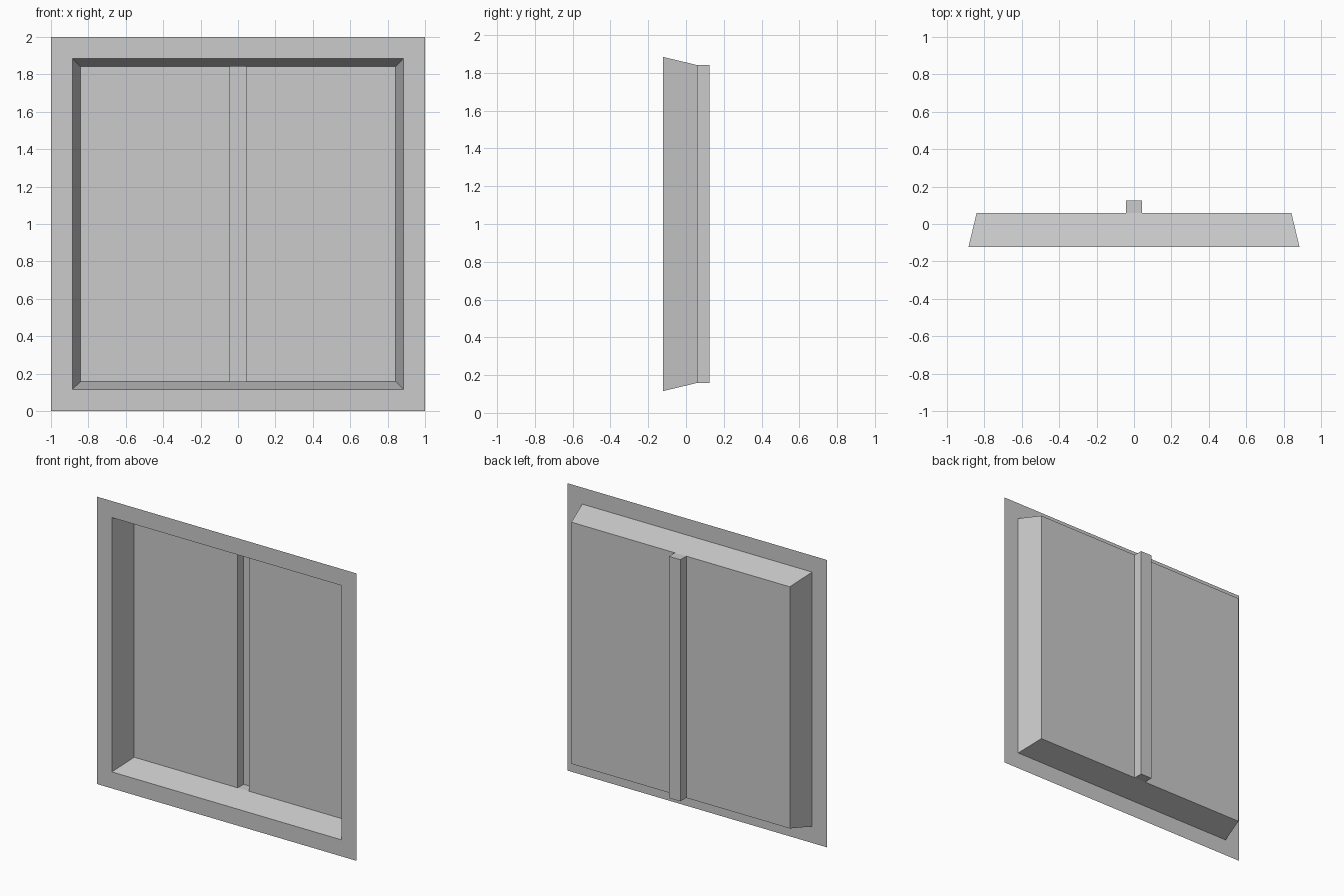
import bpy, bmesh
from mathutils import Vector

if "Cube" in bpy.data.objects:
    bpy.data.objects.remove(bpy.data.objects["Cube"])

FRONT, PANEL, BACK = -0.123, 0.06, 0.125   # depths along y
BORDER, TAPER, CHANNEL = 0.115, 0.044, 0.044

bm = bmesh.new()

# Flat square front sheet facing -y
sheet = bm.faces.new([bm.verts.new((x, FRONT, z))
                      for x, z in ((-1, 0), (1, 0), (1, 2), (-1, 2))])
bm.normal_update()

# Flat border, then tapered walls sinking back to the rear panel
bmesh.ops.inset_individual(bm, faces=[sheet], thickness=BORDER, use_even_offset=True)
bmesh.ops.inset_individual(bm, faces=[sheet], thickness=TAPER, use_even_offset=True)
for v in sheet.verts:
    v.co.y = PANEL
bm.normal_update()


def panel_faces():
    return [f for f in bm.faces if all(abs(v.co.y - PANEL) < 1e-4 for v in f.verts)]


# Split the rear panel into two panes and a central strip
for x in (-CHANNEL, CHANNEL):
    faces = panel_faces()
    geom = set(faces)
    for f in faces:
        geom.update(f.verts)
        geom.update(f.edges)
    bmesh.ops.bisect_plane(bm, geom=list(geom), dist=1e-5,
                           plane_co=Vector((x, 0, 0)), plane_no=Vector((1, 0, 0)))

# Push the central strip back into a channel
strip = [f for f in panel_faces() if abs(f.calc_center_median().x) < 0.01]
channel = bmesh.ops.extrude_discrete_faces(bm, faces=strip)["faces"]
for f in channel:
    for v in f.verts:
        v.co.y = BACK
bm.normal_update()

mesh = bpy.data.meshes.new("recessed_window_panel")
bm.to_mesh(mesh)
bm.free()
panel = bpy.data.objects.new("recessed_window_panel", mesh)
bpy.context.collection.objects.link(panel)
